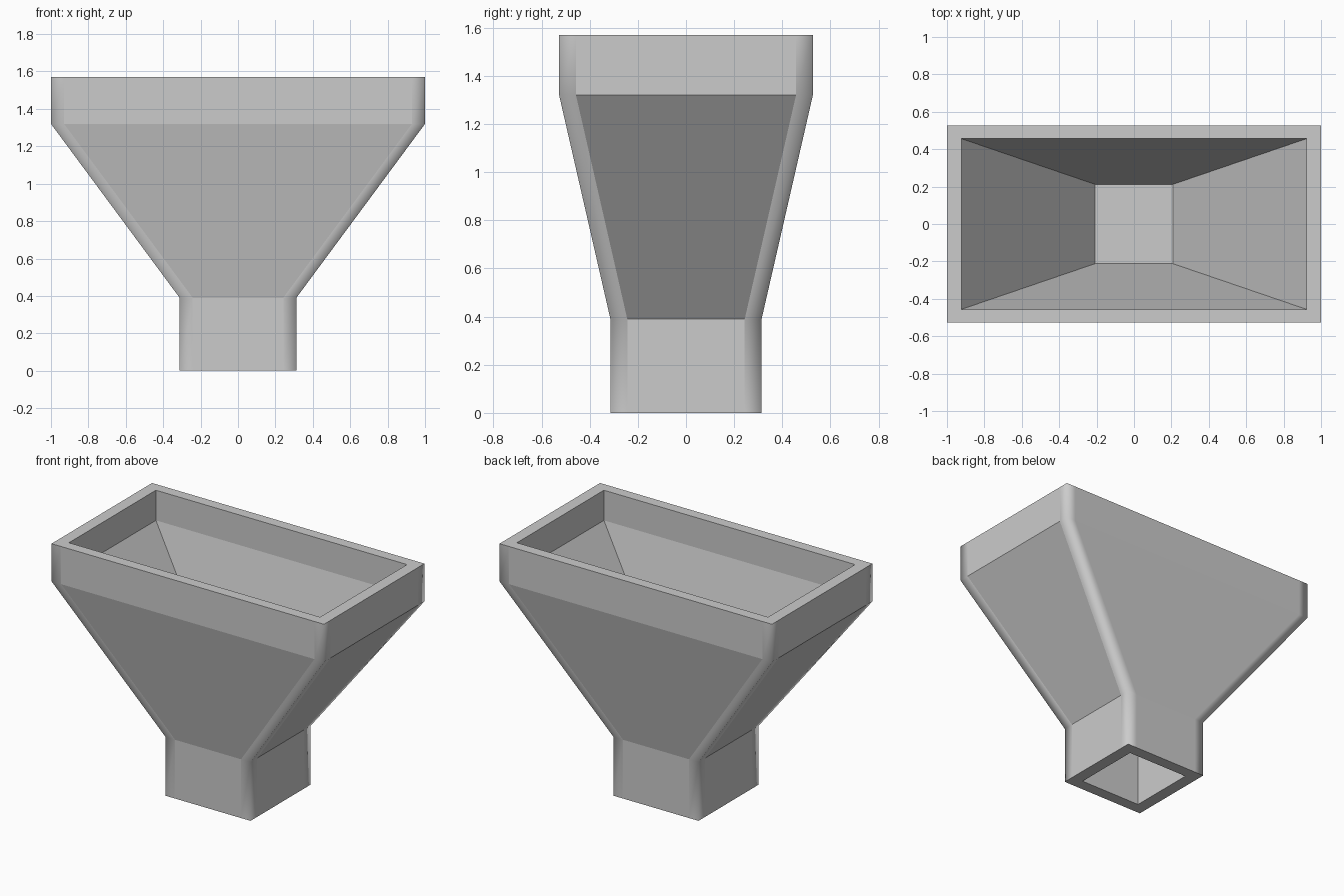
import bpy, bmesh

if "Cube" in bpy.data.objects:
    bpy.data.objects.remove(bpy.data.objects["Cube"])

bm = bmesh.new()


def ring(x, y, z, s=0.0):
    """Rectangle loop; s > 0 adds a support point on both sides of each corner."""
    pts = []
    for sx, sy in ((-1, -1), (1, -1), (1, 1), (-1, 1)):
        c = (sx * x, sy * y, z)
        if not s:
            pts.append(c)
            continue
        along_x = (sx * (x - s), sy * y, z)
        along_y = (sx * x, sy * (y - s), z)
        pts += [along_y, c, along_x] if sx * sy > 0 else [along_x, c, along_y]
    if s:  # counter-clockwise order at every corner
        pts = []
        for sx, sy in ((-1, -1), (1, -1), (1, 1), (-1, 1)):
            a = (sx * (x - s), sy * y, z)
            b = (sx * x, sy * (y - s), z)
            c = (sx * x, sy * y, z)
            pts += [a, c, b] if sx * sy < 0 else [b, c, a]
    return [bm.verts.new(p) for p in pts]


def bridge(lo, hi, smooth_strips=False):
    n = len(lo)
    for i in range(n):
        j = (i + 1) % n
        f = bm.faces.new((lo[i], lo[j], hi[j], hi[i]))
        f.smooth = smooth_strips and i % 3 != 2


def cap(outer, inner):
    """Flat rim between a 12-point outer loop and a 4-point inner loop."""
    for k in range(4):
        c = 3 * k + 1
        bm.faces.new([outer[(c + d) % 12] for d in range(4)]
                     + [inner[(k + 1) % 4], inner[k]])


# outer shell: neck, sloping body, collar, with softly shaded corners
outer = [ring(x, y, z, 0.07) for x, y, z in (
    (0.312, 0.314, 0), (0.312, 0.314, 0.39), (1, 0.527, 1.32), (1, 0.527, 1.57))]
for a, b in zip(outer, outer[1:]):
    bridge(a, b, True)

# inside of the bowl, closed by a floor
bowl = [ring(*p) for p in (
    (0.922, 0.456, 1.57), (0.922, 0.456, 1.37), (0.208, 0.212, 0.37))]
for a, b in zip(bowl, bowl[1:]):
    bridge(a, b)
bm.faces.new(bowl[-1])
cap(outer[-1], bowl[0])

# outlet recess seen from below
outlet = [ring(0.23, 0.235, 0), ring(0.23, 0.235, 0.355)]
bridge(*outlet)
bm.faces.new(outlet[1])
cap(outer[0], outlet[0])

bmesh.ops.recalc_face_normals(bm, faces=bm.faces)
mesh = bpy.data.meshes.new("hopper")
bm.to_mesh(mesh)
bm.free()
obj = bpy.data.objects.new("hopper", mesh)
bpy.context.collection.objects.link(obj)
